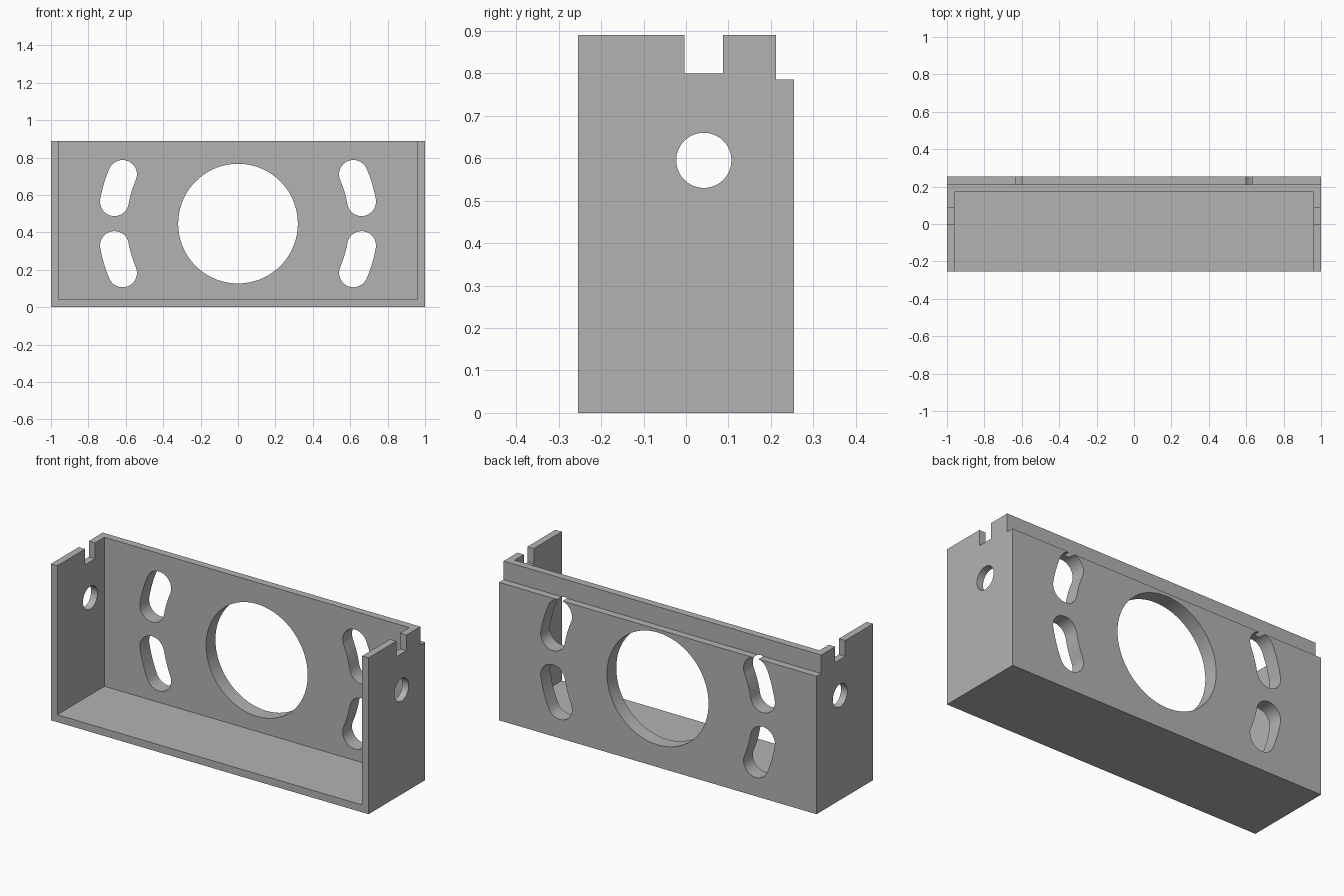
import bpy, bmesh, math

if "Cube" in bpy.data.objects:
    bpy.data.objects.remove(bpy.data.objects["Cube"])

MID_Z = 0.447   # centre height of the round opening and the slot circle

steel = bpy.data.materials.new("plain grey")
steel.diffuse_color = (0.45, 0.45, 0.45, 1)
steel.use_nodes = True
steel.node_tree.nodes["Principled BSDF"].inputs["Base Color"].default_value = steel.diffuse_color


def prism(name, points, axis, start, end):
    """Extrude a closed outline along x (points are y, z) or y (points are x, z)."""
    bm = bmesh.new()
    if axis == 'x':
        verts = [bm.verts.new((start, a, b)) for a, b in points]
        shift = (end - start, 0, 0)
    else:
        verts = [bm.verts.new((a, start, b)) for a, b in points]
        shift = (0, end - start, 0)
    face = bm.faces.new(verts)
    extruded = bmesh.ops.extrude_face_region(bm, geom=[face])['geom']
    bmesh.ops.translate(bm, vec=shift,
                        verts=[g for g in extruded if isinstance(g, bmesh.types.BMVert)])
    bmesh.ops.recalc_face_normals(bm, faces=bm.faces)
    mesh = bpy.data.meshes.new(name)
    bm.to_mesh(mesh)
    bm.free()
    obj = bpy.data.objects.new(name, mesh)
    bpy.context.collection.objects.link(obj)
    return obj


def rect(a0, a1, b0, b1):
    return [(a0, b0), (a1, b0), (a1, b1), (a0, b1)]


def arc(ca, cb, r, start, end, n):
    """n + 1 points along an arc, angles in degrees."""
    return [(ca + r * math.cos(math.radians(start + (end - start) * i / n)),
             cb + r * math.sin(math.radians(start + (end - start) * i / n)))
            for i in range(n + 1)]


def slot(side, up):
    """Curved slot with round ends, following a circle around the opening."""
    R, r, a0, a1 = 0.671, 0.077, 10.05, 23.1
    ends = [(R * math.cos(math.radians(a)), R * math.sin(math.radians(a))) for a in (a0, a1)]
    pts = arc(0, 0, R + r, a0, a1, 6)
    pts += arc(*ends[1], r, a1, a1 + 180, 16)[1:]
    pts += arc(0, 0, R - r, a1, a0, 6)[1:]
    pts += arc(*ends[0], r, a0 + 180, a0 + 360, 16)[1:-1]
    return [(side * x, MID_Z + up * z) for x, z in pts]


# Bracket body: side outline with the stepped rear top edge
outline = [(-0.254, 0), (0.254, 0), (0.254, 0.785), (0.212, 0.785),
           (0.212, 0.89), (-0.254, 0.89)]
bracket = prism("bracket", outline, 'x', -1, 1)

# Cutters: open cavity, side notches, side holes, round opening, four slots
cutters = [
    prism("cavity_cutter", rect(-0.96, 0.96, 0.042, 1.2), 'y', -0.5, 0.17),
    prism("notch_cutter", rect(-0.004, 0.087, 0.80, 1.2), 'x', -1.2, 1.2),
    prism("side_hole_cutter", arc(0.042, 0.595, 0.065, 0, 360, 48)[:-1], 'x', -1.2, 1.2),
    prism("opening_cutter", arc(0, MID_Z, 0.32, 0, 360, 72)[:-1], 'y', 0.1, 0.5),
]
for side in (-1, 1):
    for up in (-1, 1):
        cutters.append(prism("slot_cutter", slot(side, up), 'y', 0.1, 0.5))

for cutter in cutters:
    cutter.hide_render = True
    mod = bracket.modifiers.new(cutter.name, 'BOOLEAN')
    mod.operation = 'DIFFERENCE'
    mod.solver = 'EXACT'
    mod.object = cutter

# Bake the cuts and clear the cutters away
depsgraph = bpy.context.evaluated_depsgraph_get()
cut_mesh = bpy.data.meshes.new_from_object(bracket.evaluated_get(depsgraph))
bracket.modifiers.clear()
bracket.data = cut_mesh
for cutter in cutters:
    bpy.data.objects.remove(cutter)

bracket.data.materials.clear()
bracket.data.materials.append(steel)
for poly in bracket.data.polygons:
    poly.material_index = 0

# Smooth hole walls, sharp plate edges
bpy.ops.object.select_all(action='DESELECT')
bracket.select_set(True)
bpy.context.view_layer.objects.active = bracket
bpy.ops.object.shade_smooth_by_angle(angle=math.radians(30))
